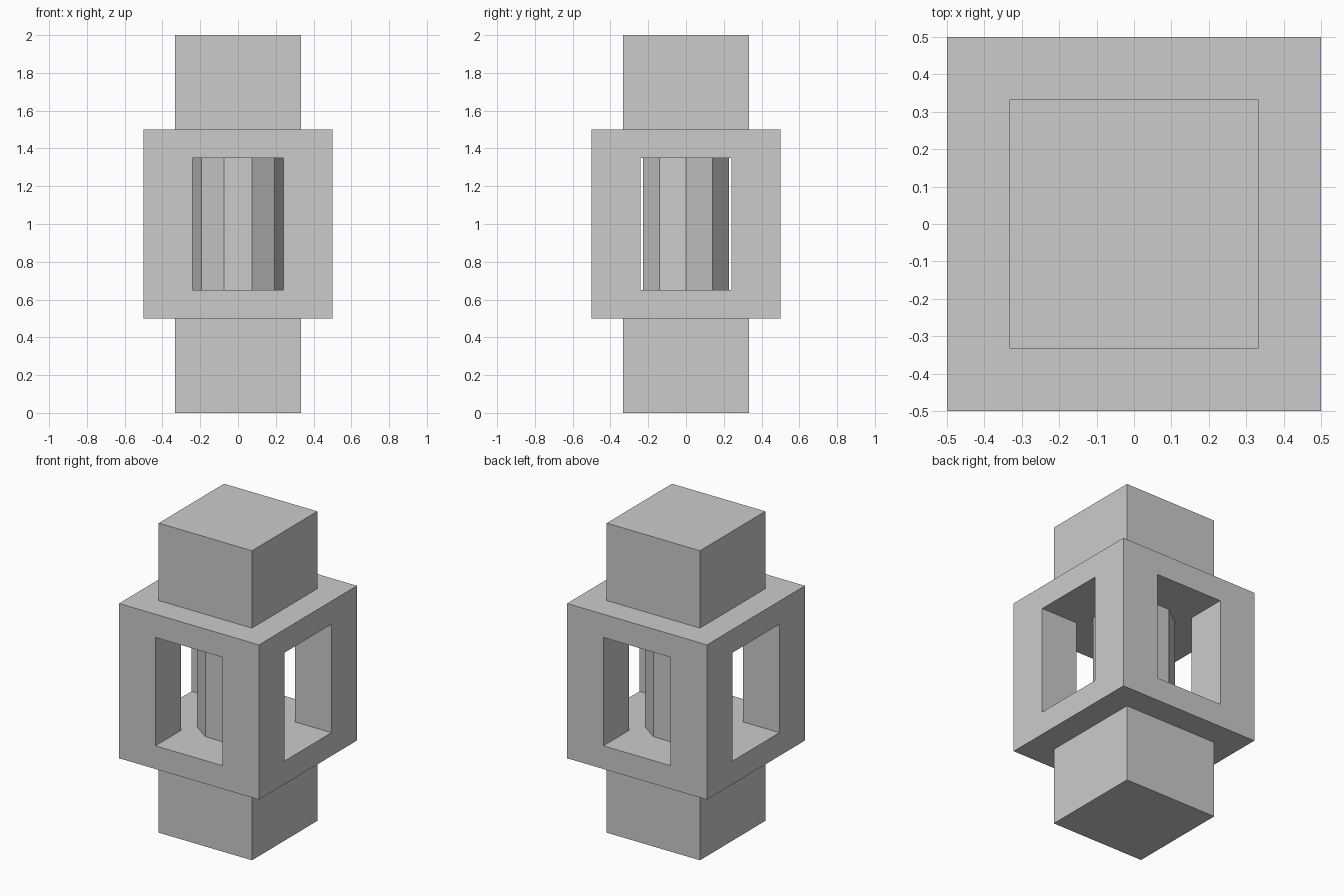
import bpy

cube = bpy.data.objects.get("Cube")
if cube:
    bpy.data.objects.remove(cube, do_unlink=True)

# Single plain grey material
grey = bpy.data.materials.new("plain_grey")
grey.use_nodes = True
colour = (0.6, 0.6, 0.6, 1)
grey.diffuse_color = colour
grey.node_tree.nodes["Principled BSDF"].inputs["Base Color"].default_value = colour


def box(name, size, z):
    bpy.ops.mesh.primitive_cube_add(size=1, location=(0, 0, z))
    ob = bpy.context.object
    ob.name = name
    ob.scale = size
    bpy.ops.object.transform_apply(location=False, rotation=False, scale=True)
    ob.data.materials.append(grey)
    return ob


# End blocks below and above the cage
cap = 2 / 3
for name, z in (("bottom_block", 0.25), ("top_block", 1.75)):
    box(name, (cap, cap, 0.5), z)

# Cage: a cube with a window cut straight through along each horizontal axis
cage = box("window_cage", (1, 1, 1), 1)
window = 0.48
for size in ((window, 1.2, 0.7), (1.2, window, 0.7)):
    cutter = box("window_cutter", size, 1)
    cutter.hide_render = True
    cut = cage.modifiers.new("window", 'BOOLEAN')
    cut.operation = 'DIFFERENCE'
    cut.solver = 'EXACT'
    cut.object = cutter
    bpy.context.view_layer.objects.active = cage
    bpy.ops.object.modifier_apply(modifier=cut.name)
    bpy.data.objects.remove(cutter, do_unlink=True)

# Ten-sided core, with corners pointing along the x axis
bpy.ops.mesh.primitive_cylinder_add(vertices=10, radius=0.24, depth=0.7, location=(0, 0, 1))
core = bpy.context.object
core.name = "ten_sided_core"
core.rotation_euler.z = 1.5707963
core.data.materials.append(grey)
